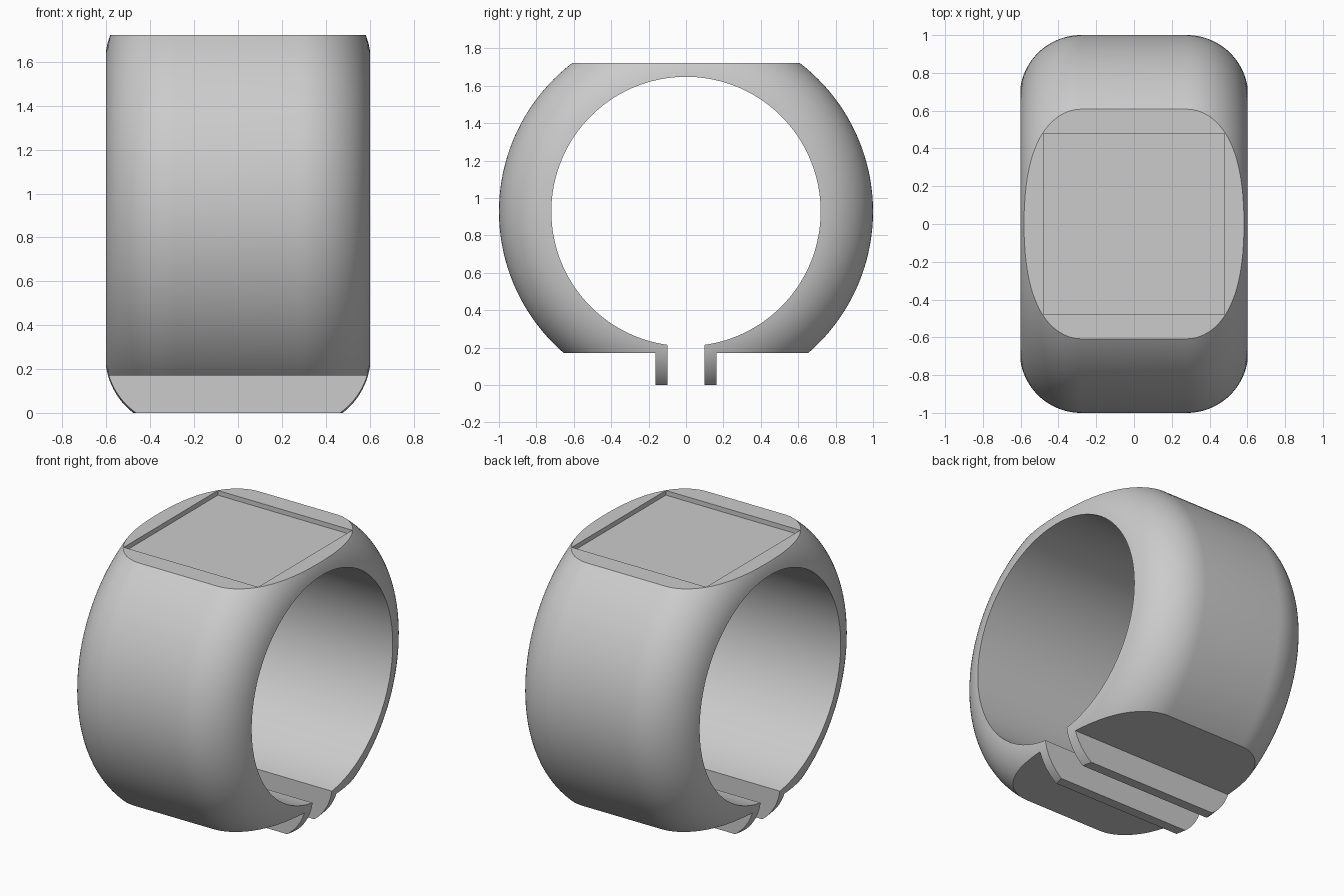
import bpy, bmesh
from math import sin, cos, asin, pi, radians
from mathutils import Vector, Matrix

cube = bpy.data.objects.get("Cube")
if cube:
    bpy.data.objects.remove(cube, do_unlink=True)

CENTRE_Z = 0.928     # axis height of the band
HOLE_R = 0.72        # finger hole radius
FLAT_X = 0.28        # half width of the straight outer part
FILLET = 0.325       # rounding of the outer edges
FLAT_TOP = 1.722
FLAT_BOTTOM = 0.17


def make_object(name, bm):
    mesh = bpy.data.meshes.new(name)
    bm.to_mesh(mesh)
    bm.free()
    obj = bpy.data.objects.new(name, mesh)
    bpy.context.collection.objects.link(obj)
    return obj


def cut_box(target, name, low, high):
    """Subtract an axis aligned box from the target."""
    low, high = Vector(low), Vector(high)
    bm = bmesh.new()
    bmesh.ops.create_cube(bm, size=1, matrix=Matrix.Translation((low + high) / 2)
                          @ Matrix.Diagonal((*(high - low), 1)))
    cutter = make_object(name, bm)
    cutter.hide_render = True
    mod = target.modifiers.new(name, "BOOLEAN")
    mod.operation = "DIFFERENCE"
    mod.solver = "EXACT"
    mod.object = cutter
    bpy.context.view_layer.objects.active = target
    bpy.ops.object.modifier_apply(modifier=mod.name)
    bpy.data.objects.remove(cutter, do_unlink=True)


# Band: rounded profile revolved about the x axis
arc_r = 1 - FILLET
start = asin((HOLE_R - arc_r) / FILLET)
steps = 20
angles = [start + (pi / 2 - start) * i / steps for i in range(steps + 1)]
half = [(FLAT_X + FILLET * cos(a), arc_r + FILLET * sin(a)) for a in angles]
profile = half + [(-x, r) for x, r in reversed(half)]

bm = bmesh.new()
verts = [bm.verts.new((x, 0, CENTRE_Z + r)) for x, r in profile]
edges = [bm.edges.new((verts[i - 1], verts[i])) for i in range(len(verts))]
bmesh.ops.spin(bm, geom=verts + edges, cent=(0, 0, CENTRE_Z), axis=(1, 0, 0),
               angle=2 * pi, steps=144)
bmesh.ops.remove_doubles(bm, verts=bm.verts, dist=0.0005)
bmesh.ops.recalc_face_normals(bm, faces=bm.faces)
band = make_object("ring_band", bm)

# Flat top with a shallow square recess
cut_box(band, "top_cut", (-1, -1.5, FLAT_TOP), (1, 1.5, 2.5))
cut_box(band, "recess_cut", (-0.48, -0.48, FLAT_TOP - 0.03), (0.48, 0.48, 2.5))

# Flat underside on both sides, leaving two clamp flanges
cut_box(band, "front_under_cut", (-1, -1.5, -0.5), (1, -0.163, FLAT_BOTTOM))
cut_box(band, "back_under_cut", (-1, 0.163, -0.5), (1, 1.5, FLAT_BOTTOM))
cut_box(band, "flange_trim", (-1, -0.4, -0.5), (1, 0.4, 0))

# Slot between the flanges
cut_box(band, "slot_cut", (-1, -0.098, -0.5), (1, 0.098, 0.5))

# Plain grey material
grey = bpy.data.materials.new("plain grey")
grey.use_nodes = True
colour = (0.6, 0.6, 0.6, 1)
grey.diffuse_color = colour
grey.node_tree.nodes["Principled BSDF"].inputs["Base Color"].default_value = colour
band.data.materials.clear()
band.data.materials.append(grey)
for face in band.data.polygons:
    face.material_index = 0

bpy.ops.object.select_all(action="DESELECT")
band.select_set(True)
bpy.context.view_layer.objects.active = band
bpy.ops.object.shade_smooth_by_angle(angle=radians(25))
